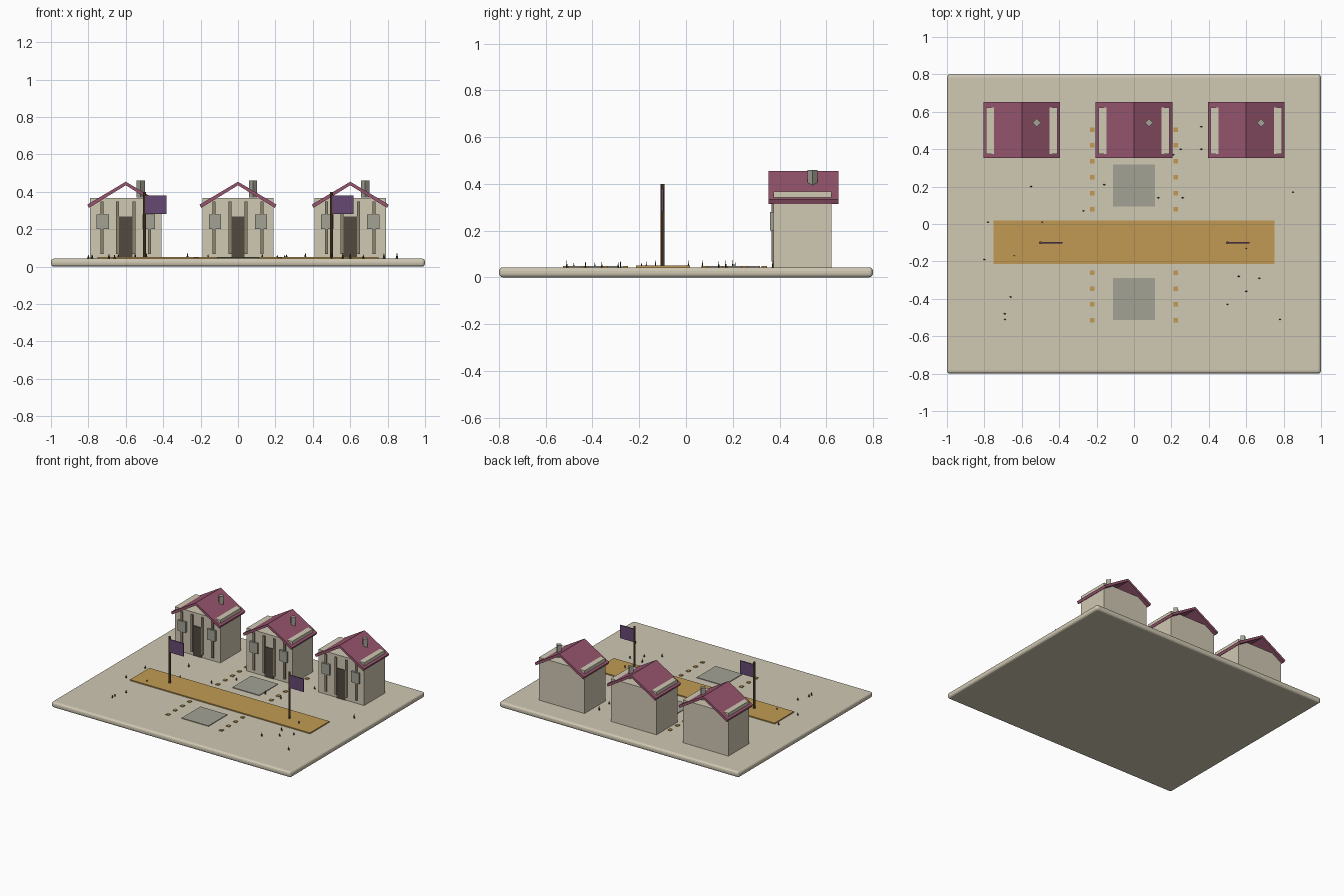
import bpy, bmesh, math, random
from mathutils import Matrix

old = bpy.data.objects.get("Cube")
if old:
    bpy.data.objects.remove(old, do_unlink=True)


def material(name, r, g, b):
    """Flat colour from 0-255 display values."""
    lin = [((c / 255 + 0.055) / 1.055) ** 2.4 for c in (r, g, b)] + [1.0]
    m = bpy.data.materials.new(name)
    m.use_nodes = True
    m.diffuse_color = lin
    m.node_tree.nodes["Principled BSDF"].inputs["Base Color"].default_value = lin
    return m


PLASTER = material("cream plaster", 208, 200, 179)
SAND = material("ochre sand", 193, 154, 83)
STONE = material("grey stone", 163, 162, 149)
ROOF = material("plum tile", 152, 86, 111)
DOOR = material("dark wood", 82, 74, 62)
TIMBER = material("weathered timber", 140, 132, 112)
POLE = material("brown pole", 108, 82, 60)
FLAG = material("purple cloth", 102, 72, 114)
GRASS = material("dark grass", 62, 66, 52)


def finish(name, bm, mat):
    bmesh.ops.recalc_face_normals(bm, faces=bm.faces)
    mesh = bpy.data.meshes.new(name)
    bm.to_mesh(mesh)
    bm.free()
    mesh.materials.append(mat)
    ob = bpy.data.objects.new(name, mesh)
    bpy.context.scene.collection.objects.link(ob)
    return ob


def box(name, x, y, z, mat):
    """Box from (low, high) ranges on each axis."""
    bm = bmesh.new()
    bmesh.ops.create_cube(bm, size=1)
    for v in bm.verts:
        v.co = [lo + (c + 0.5) * (hi - lo) for c, (lo, hi) in zip(v.co, (x, y, z))]
    return finish(name, bm, mat)


def around(c, half):
    return (c - half, c + half)


def cone(name, x, y, z, r1, r2, sides, mat, flat=1.0):
    bm = bmesh.new()
    place = Matrix.Translation((x, y, (z[0] + z[1]) / 2)) @ Matrix.Diagonal((1, flat, 1, 1))
    bmesh.ops.create_cone(bm, cap_ends=True, segments=sides, radius1=r1, radius2=r2,
                          depth=z[1] - z[0], matrix=place)
    return finish(name, bm, mat)


def gable_roof(name, cx, y):
    """Folded slab: half profile mirrored, then extruded in depth."""
    right = [(0.205, 0.332), (0.197, 0.314)]
    profile = [(0, 0.454)] + right + [(0, 0.435)] + [(-a, b) for a, b in reversed(right)]
    bm = bmesh.new()
    face = bm.faces.new([bm.verts.new((cx + a, y[0], b)) for a, b in profile])
    new = bmesh.ops.extrude_face_region(bm, geom=[face])["geom"]
    bmesh.ops.translate(bm, vec=(0, y[1] - y[0], 0),
                        verts=[g for g in new if isinstance(g, bmesh.types.BMVert)])
    return finish(name, bm, ROOF)


G = 0.043  # ground level

# Ground slab with rounded rim
base = box("ground_slab", (-1, 1), (-0.8, 0.8), (0, G), PLASTER)
bev = base.modifiers.new("rim", "BEVEL")
bev.width = 0.016
bev.segments = 3

# Road and paved squares
box("sand_road", (-0.752, 0.75), (-0.213, 0.018), (G - 0.01, G + 0.008), SAND)
for tag, cy in (("back", 0.205), ("front", -0.4)):
    box(tag + "_paving", around(0, 0.112), around(cy, 0.112), (G - 0.01, G + 0.005), STONE)

# Two rows of stepping stones
for side in (-1, 1):
    for i in range(13):
        box("stepping_stone", around(side * 0.222, 0.012), around(0.505 - i * 0.085, 0.012),
            (G - 0.01, G + 0.006), SAND)

# Three houses
for cx in (-0.6, 0, 0.6):
    box("house_walls", around(cx, 0.19), (0.375, 0.623), (G - 0.01, 0.366), PLASTER)
    gable_roof("house_roof", cx, (0.352, 0.652))
    cone("chimney", cx + 0.08, 0.541, (0.37, 0.46), 0.022, 0.022, 4, STONE)
    box("door", around(cx, 0.036), (0.37, 0.38), (G, 0.268), DOOR)
    for side in (-1, 1):
        for off in (0.043, 0.128):
            box("timber_post", around(cx + side * off, 0.008), (0.366, 0.38),
                (0.067, 0.348), TIMBER)
        box("window_panel", around(cx + side * 0.123, 0.033), (0.36, 0.376),
            (0.2, 0.28), STONE)

# Flags on poles
for cx in (-0.5, 0.5):
    cone("flag_pole", cx, -0.1, (G, 0.4), 0.008, 0.008, 8, POLE)
    box("flag_cloth", (cx + 0.003, cx + 0.118), around(-0.1, 0.004), (0.282, 0.38), FLAG)

# Grass blades scattered over the ground
random.seed(4)
blades = [(-.78, .01), (-.8, -.19), (-.64, -.17), (-.66, -.39), (-.69, -.48), (-.69, -.51),
          (-.55, .2), (-.49, .01), (-.27, .07), (-.16, .21), (.13, .14), (.26, .14),
          (.25, .4), (.21, .37), (.36, .4), (.36, .52), (.85, .17), (.6, -.13),
          (.56, -.28), (.67, -.29), (.6, -.36), (.5, -.43), (.78, -.51)]
for x, y in blades:
    cone("grass_blade", x, y, (G, G + random.uniform(0.018, 0.032)), 0.007, 0.001, 4,
         GRASS, flat=0.5)
